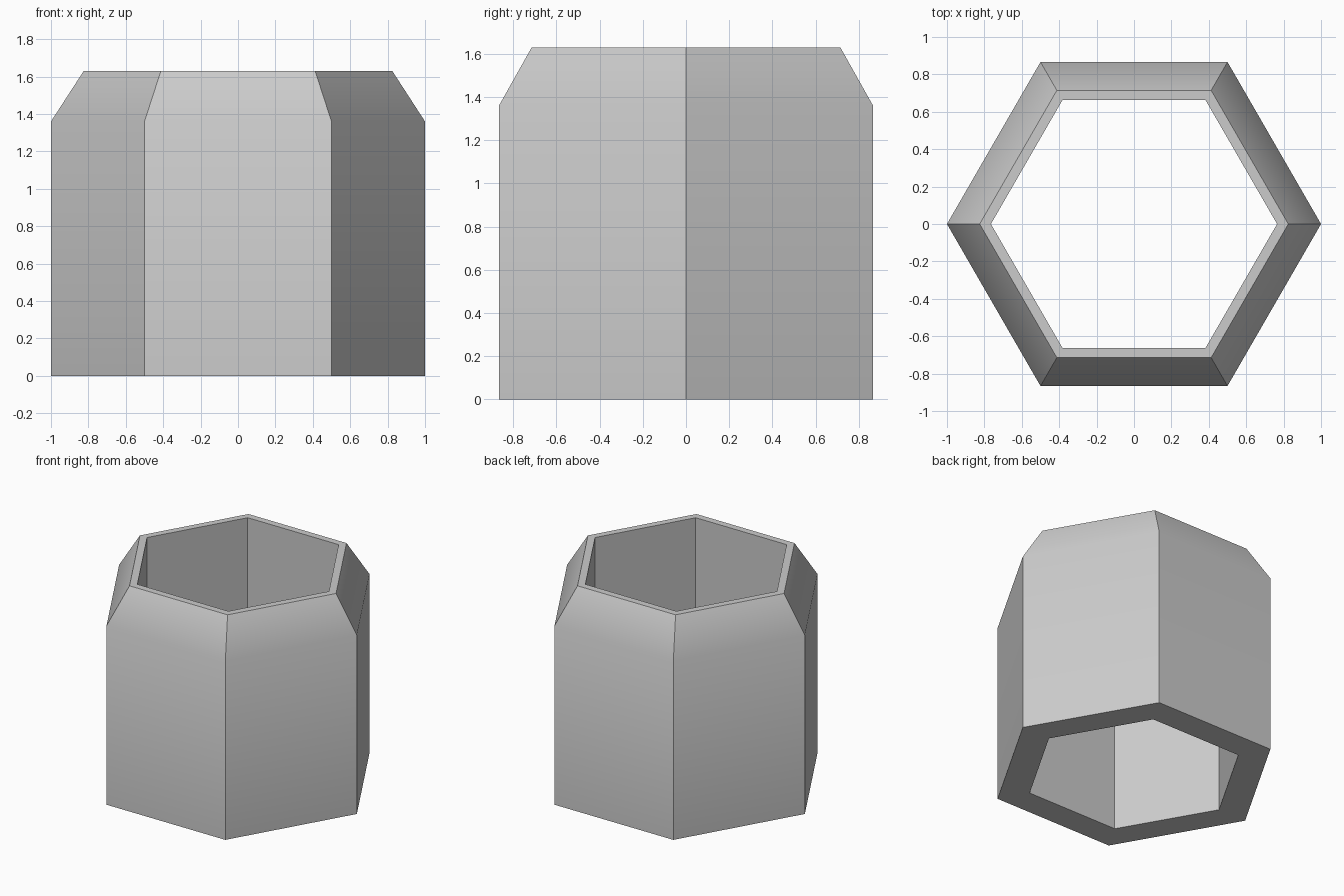
import bpy
import bmesh
from math import cos, sin, pi, radians

cube = bpy.data.objects.get("Cube")
if cube:
    bpy.data.objects.remove(cube, do_unlink=True)

SIDES = 6
# Wall cross-section as (corner radius, height), going up outside and down inside
PROFILE = [(1.0, 0.0), (1.0, 1.36), (0.825, 1.63), (0.765, 1.63), (0.765, 0.0)]

# Plain grey material
grey = bpy.data.materials.new("plain_grey")
grey.use_nodes = True
colour = (0.6, 0.6, 0.6, 1.0)
grey.diffuse_color = colour
grey.node_tree.nodes["Principled BSDF"].inputs["Base Color"].default_value = colour

# Hexagonal sleeve: sweep the closed cross-section around the axis
bm = bmesh.new()
rings = [[bm.verts.new((r * cos(2 * pi * i / SIDES), r * sin(2 * pi * i / SIDES), z))
          for i in range(SIDES)] for r, z in PROFILE]
for k, lower in enumerate(rings):
    upper = rings[(k + 1) % len(rings)]
    for i in range(SIDES):
        j = (i + 1) % SIDES
        bm.faces.new((lower[i], lower[j], upper[j], upper[i]))
bmesh.ops.recalc_face_normals(bm, faces=bm.faces)

mesh = bpy.data.meshes.new("hexagonal_sleeve")
bm.to_mesh(mesh)
bm.free()
mesh.materials.append(grey)
sleeve = bpy.data.objects.new("hexagonal_sleeve", mesh)
bpy.context.collection.objects.link(sleeve)

# Blend the sides softly into the chamfer, keep corners and rims sharp
bpy.ops.object.select_all(action="DESELECT")
sleeve.select_set(True)
bpy.context.view_layer.objects.active = sleeve
bpy.ops.object.shade_smooth_by_angle(angle=radians(40))
